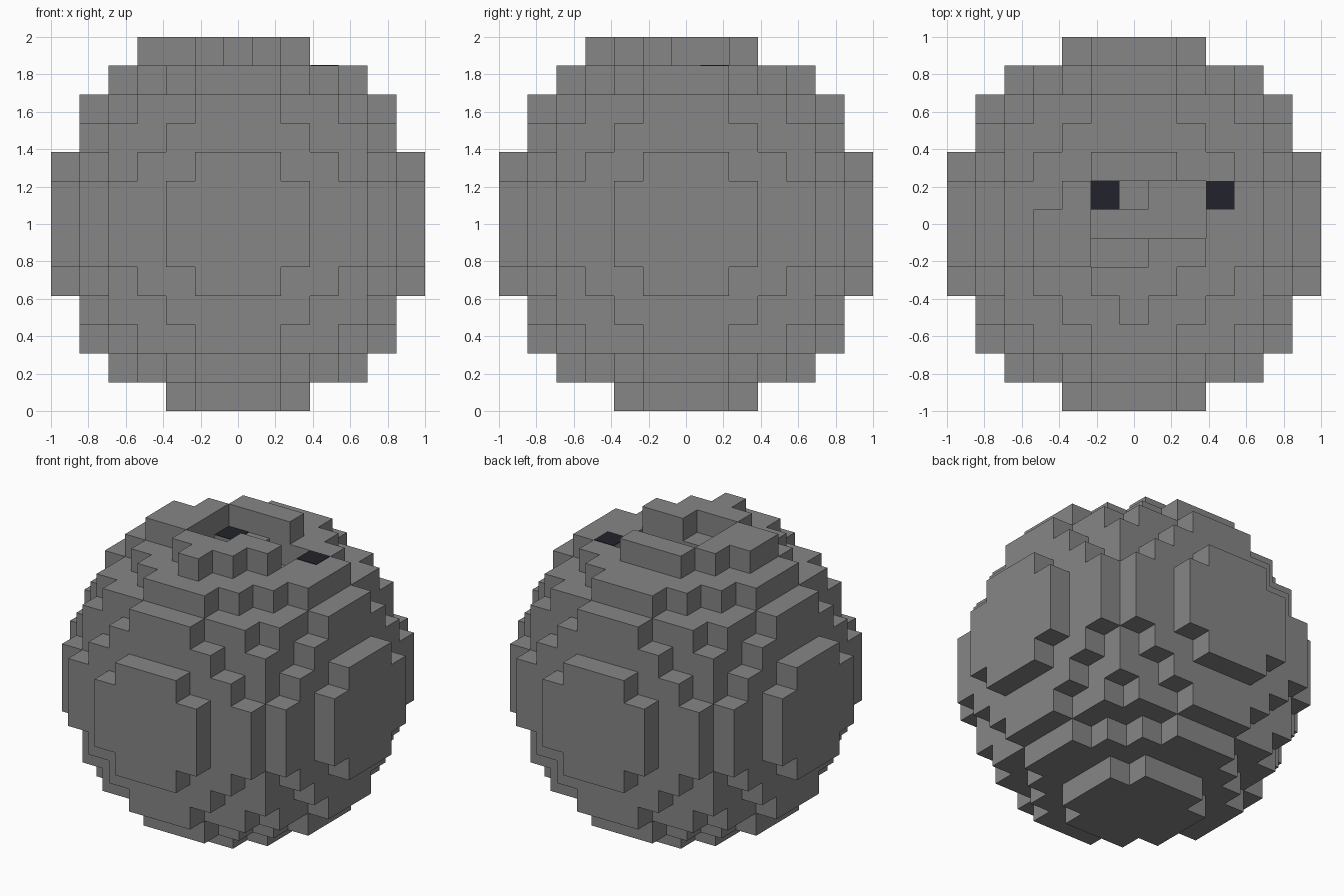
import bpy
import bmesh
from mathutils import Vector

cube = bpy.data.objects.get("Cube")
if cube:
    bpy.data.objects.remove(cube)

CELL = 2 / 13
RADIUS = 6.5


def make_material(name, color):
    mat = bpy.data.materials.new(name)
    mat.use_nodes = True
    mat.diffuse_color = color
    mat.node_tree.nodes["Principled BSDF"].inputs["Base Color"].default_value = color
    return mat


def make_object(name, bm, mat):
    mesh = bpy.data.meshes.new(name)
    bm.to_mesh(mesh)
    bm.free()
    mesh.materials.append(mat)
    obj = bpy.data.objects.new(name, mesh)
    bpy.context.collection.objects.link(obj)
    return obj


def block(xs, ys, z):
    """Cells of one layer, with inclusive index ranges."""
    return {(x, y, z) for x in range(xs[0], xs[1] + 1)
            for y in range(ys[0], ys[1] + 1)}


def position(p):
    return Vector((p[0], p[1], p[2] + RADIUS)) * CELL


def block_shell(cells):
    """Outer skin of a set of cells, with flat areas merged."""
    bm = bmesh.new()
    verts = {}

    def corner(p):
        key = tuple(p)
        if key not in verts:
            verts[key] = bm.verts.new(position(p))
        return verts[key]

    for cell in cells:
        for axis in range(3):
            for sign in (-1, 1):
                n = Vector((0, 0, 0))
                n[axis] = sign
                near = tuple(int(c + d) for c, d in zip(cell, n))
                if near in cells:
                    continue
                u = Vector((0, 0, 0))
                u[(axis + 1) % 3] = 0.5
                v = n.cross(u)
                mid = Vector(cell) + n * 0.5
                bm.faces.new([corner(mid + s * u + t * v) for s, t in
                              ((-1, -1), (1, -1), (1, 1), (-1, 1))])
    bmesh.ops.dissolve_limit(bm, angle_limit=0.01, verts=bm.verts[:], edges=bm.edges[:])
    return bm


grey = make_material("stone grey", (0.24, 0.24, 0.24, 1))
dark = make_material("dark blue black", (0.016, 0.016, 0.025, 1))

# Stepped ball
span = range(-6, 7)
ball = {(x, y, z) for x in span for y in span for z in span
        if x * x + y * y + z * z <= RADIUS ** 2}

# Opening in the top, with a deeper channel leading to one side
ball -= block((-1, 0), (-1, 1), 6)
ball -= block((1, 2), (0, 1), 6)
ball -= block((-1, 2), (0, 0), 5)
ball -= block((1, 2), (1, 1), 5)

# Extra blocks on the rim
ball |= block((-3, -3), (-1, 0), 6)
ball |= block((0, 0), (-3, -3), 6)
make_object("ball_body", block_shell(ball), grey)

# Dark square plates beside the channel
for name, x in (("right_spot", -1), ("left_spot", 3)):
    bm = bmesh.new()
    bmesh.ops.create_cube(bm, size=1)
    bmesh.ops.scale(bm, vec=(0.15, 0.15, 0.006), verts=bm.verts)
    bmesh.ops.translate(bm, vec=position((x, 1, 5.5)), verts=bm.verts)
    make_object(name, bm, dark)
